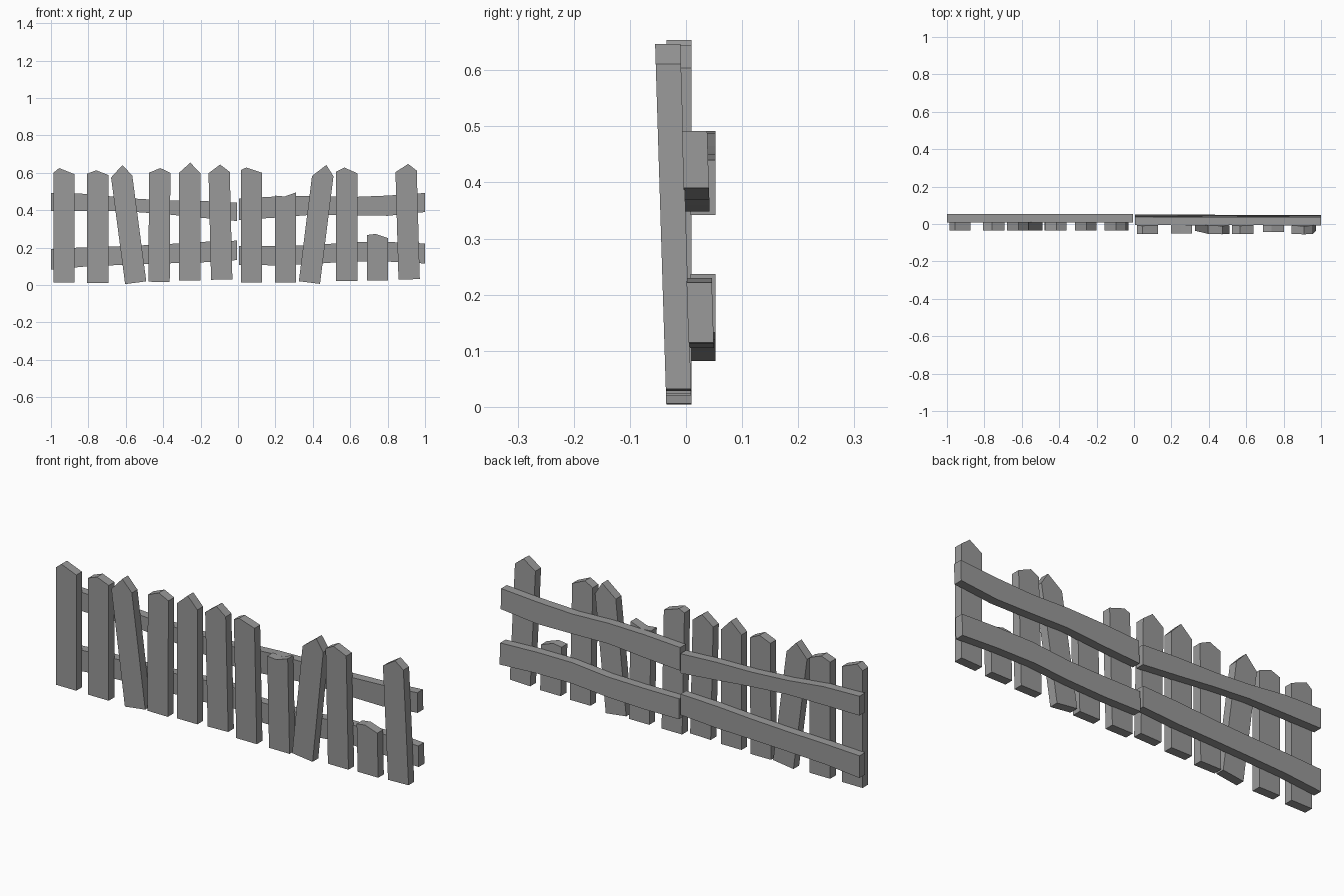
import bpy
import bmesh
from math import sin, cos

cube = bpy.data.objects.get("Cube")
if cube:
    bpy.data.objects.remove(cube, do_unlink=True)

grey = bpy.data.materials.new("weathered_grey")
grey.use_nodes = True
colour = (0.32, 0.32, 0.32, 1)
grey.diffuse_color = colour
grey.node_tree.nodes["Principled BSDF"].inputs["Base Color"].default_value = colour

HALF_WIDTH = 0.057
FORWARD_LEAN = 0.031      # the right-hand panel tips forward


def board(name, outline, front, back, leaning):
    """Extrude an x-z outline from front to back, tipping it if needed."""
    bm = bmesh.new()
    face = bm.faces.new([bm.verts.new((x, front, z)) for x, z in outline])
    extruded = bmesh.ops.extrude_face_region(bm, geom=[face])["geom"]
    moved = [v for v in extruded if isinstance(v, bmesh.types.BMVert)]
    bmesh.ops.translate(bm, verts=moved, vec=(0, back - front, 0))
    if leaning:
        for v in bm.verts:
            v.co.y -= FORWARD_LEAN * v.co.z
    bmesh.ops.recalc_face_normals(bm, faces=bm.faces)
    mesh = bpy.data.meshes.new(name)
    bm.to_mesh(mesh)
    bm.free()
    mesh.materials.append(grey)
    obj = bpy.data.objects.new(name, mesh)
    bpy.context.collection.objects.link(obj)


def picket(name, x, bottom, left, peak_offset, peak, right, tilt=0):
    """Pointed or broken upright, rotated by tilt about its foot."""
    w = HALF_WIDTH
    local = [(-w, 0), (w, 0), (w, right - bottom),
             (peak_offset, peak - bottom), (-w, left - bottom)]
    outline = [(x + u * cos(tilt) + h * sin(tilt),
                bottom - u * sin(tilt) + h * cos(tilt)) for u, h in local]
    board(name, outline, -0.035, 0.01, x > 0)


def rail(name, start, end, tops, bottoms):
    """Warped horizontal board with evenly spaced stations."""
    step = (end - start) / (len(tops) - 1)
    lower = [(start + i * step, z) for i, z in enumerate(bottoms)]
    upper = [(start + i * step, z) for i, z in enumerate(tops)]
    board(name, lower + upper[::-1], 0.008, 0.053, start > 0)


# Pickets: x, foot height, left shoulder, peak offset, peak, right shoulder, tilt
pickets = [
    (-.93, .012, .6, -.026, .625, .592),
    (-.75, .01, .595, -.008, .613, .588),
    (-.547, .012, .587, .012, .645, .582, -.131),
    (-.422, .017, .6, .003, .625, .6, .006),
    (-.258, .023, .6, .003, .654, .597),
    (-.087, .029, .599, .006, .644, .603, -.024),
    (.072, .012, .615, -.027, .628, .6),
    (.382, .013, .58, .012, .648, .593, .124),
    (.581, .02, .605, -.013, .628, .597),
    (.915, .03, .605, .012, .647, .61, -.028),
]
for number, values in enumerate(pickets, 1):
    picket(f"picket_{number}", *values)

# Snapped-off pickets
picket("broken_picket_tall", .254, .012, .478, -.005, .473, .495)
picket("broken_picket_short", .746, .024, .267, -.01, .273, .25)

# Rails behind the pickets, one pair for each panel
rail("upper_rail_right", -1, -.006,
     (.492, .487, .465, .453, .45, .44), (.395, .395, .394, .38, .36, .342))
rail("lower_rail_right", -1, -.006,
     (.193, .202, .208, .217, .23, .237), (.082, .1, .108, .115, .12, .133))
rail("upper_rail_left", .005, 1,
     (.462, .473, .477, .47, .478, .492), (.348, .36, .376, .372, .37, .39))
rail("lower_rail_left", .005, 1,
     (.208, .208, .212, .23, .23, .222), (.107, .105, .112, .127, .125, .115))
